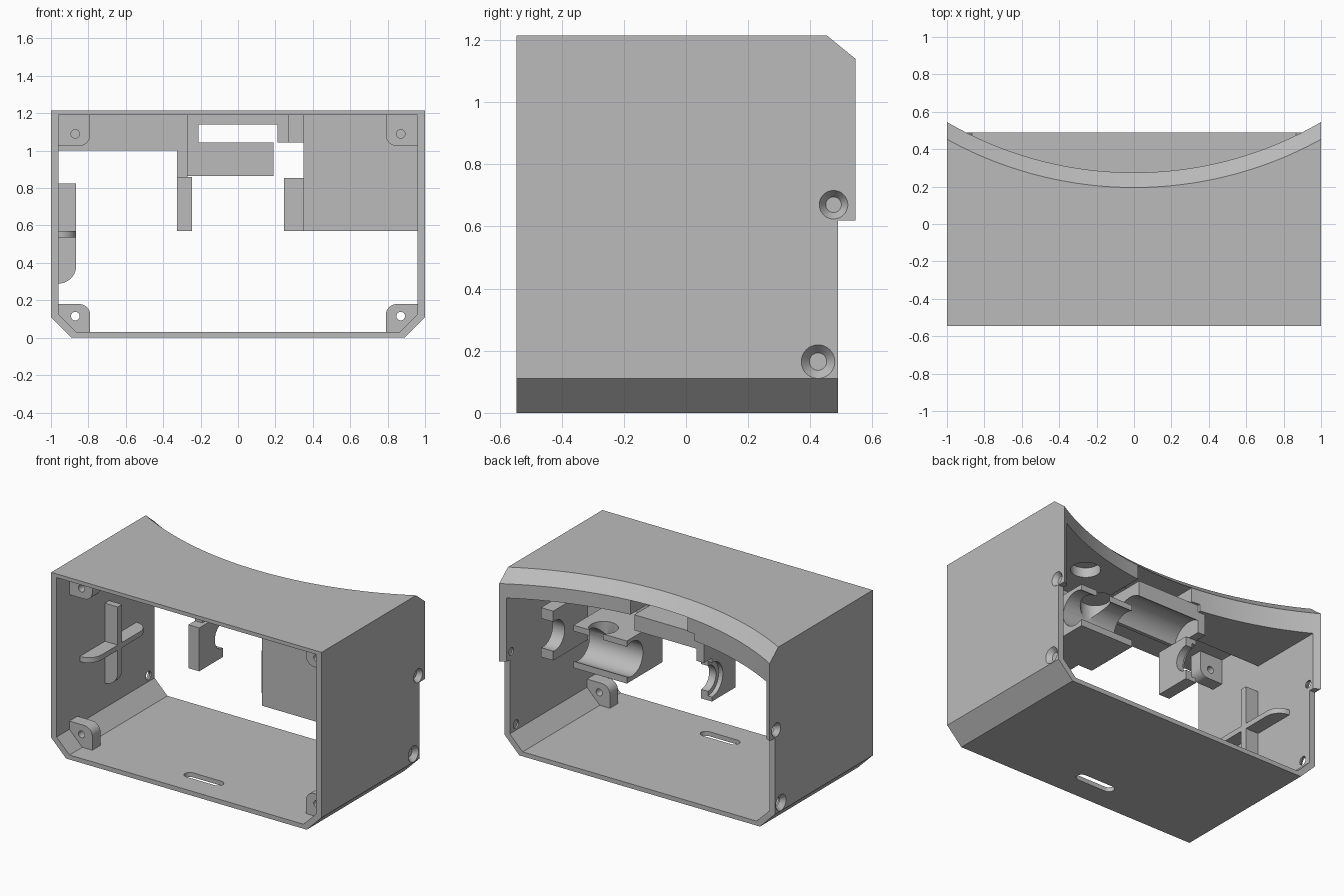
import bpy, bmesh, math
from mathutils import Matrix, Vector

if "Cube" in bpy.data.objects:
    bpy.data.objects.remove(bpy.data.objects["Cube"])

grey = bpy.data.materials.new("plain grey")
grey.use_nodes = True
grey.diffuse_color = (0.5, 0.5, 0.5, 1)
grey.node_tree.nodes["Principled BSDF"].inputs["Base Color"].default_value = (0.5, 0.5, 0.5, 1)


def finish(bm, name):
    bmesh.ops.recalc_face_normals(bm, faces=bm.faces)
    me = bpy.data.meshes.new(name)
    bm.to_mesh(me)
    bm.free()
    ob = bpy.data.objects.new(name, me)
    me.materials.append(grey)
    bpy.context.collection.objects.link(ob)
    return ob


def box(name, x, y, z):
    bm = bmesh.new()
    bmesh.ops.create_cube(bm, size=1)
    for v in bm.verts:
        v.co = [(a + b) / 2 + c * (b - a) for (a, b), c in zip((x, y, z), v.co)]
    return finish(bm, name)


def prism(name, pts, lo, hi, axis):
    """Extrude a 2D outline along one axis."""
    place = {"y": lambda p, t: (p[0], t, p[1]), "z": lambda p, t: (p[0], p[1], t),
             "x": lambda p, t: (t, p[0], p[1])}[axis]
    bm = bmesh.new()
    face = bm.faces.new([bm.verts.new(place(p, lo)) for p in pts])
    ext = bmesh.ops.extrude_face_region(bm, geom=[face])
    move = Vector(place((0, 0), hi - lo))
    bmesh.ops.translate(bm, vec=move, verts=[v for v in ext["geom"] if isinstance(v, bmesh.types.BMVert)])
    return finish(bm, name)


def rod(name, center, r1, r2, depth, axis):
    turn = {"x": Matrix.Rotation(math.pi / 2, 4, "Y"), "y": Matrix.Rotation(-math.pi / 2, 4, "X"),
            "z": Matrix()}[axis]
    bm = bmesh.new()
    bmesh.ops.create_cone(bm, cap_ends=True, segments=48, radius1=r1, radius2=r2, depth=depth,
                          matrix=Matrix.Translation(center) @ turn)
    return finish(bm, name)


def cut(ob, *tools):
    for tool in tools:
        mod = ob.modifiers.new("cut", "BOOLEAN")
        mod.operation, mod.solver, mod.object = "DIFFERENCE", "EXACT", tool
        bpy.context.view_layer.objects.active = ob
        bpy.ops.object.modifier_apply(modifier=mod.name)
        if tool is not rear_cutter:
            bpy.data.objects.remove(tool)
    return ob


def arc(cx, cy, r, start, end, n=10):
    return [(cx + r * math.cos(math.radians(start + (end - start) * i / n)),
             cy + r * math.sin(math.radians(start + (end - start) * i / n))) for i in range(n + 1)]


# Lathed cutter for the concave rear edge with its sloped rim
bm = bmesh.new()
rings, n = [], 256
for r, z in ((1.987, 0.62), (1.987, 1.14), (2.067, 1.215), (2.147, 1.29)):
    rings.append([bm.verts.new((x, y, z)) for x, y in arc(0, 2.262, r, 0, 360 - 360 / n, n - 1)])
for a, b in zip(rings, rings[1:]):
    for i in range(n):
        bm.faces.new((a[i], a[(i + 1) % n], b[(i + 1) % n], b[i]))
bm.faces.new(rings[0])
bm.faces.new(rings[-1])
rear_cutter = finish(bm, "rear_cutter")
rear_cutter.hide_render = True

# Housing shell: chamfered tube open at front and back
outer = [(-1, 1.215), (-1, .11), (-.89, 0), (.89, 0), (1, .11), (1, 1.215)]
inner = [(-.96, 1.19), (-.96, .125), (-.865, .03), (.865, .03), (.96, .125), (.96, 1.19)]
shell = prism("housing_shell", outer, -.545, .56, "y")
cut(shell, prism("cavity", inner, -.7, .7, "y"),
    box("step", (-1.2, 1.2), (.49, .8), (-.2, .62)), rear_cutter)

# Floor slot with round ends
slot = arc(.105, -.36, .035, -90, 90) + arc(-.105, -.36, .035, 90, 270)
cut(shell, prism("slot", slot, -.1, .1, "z"))

# Countersunk screw holes in both sides
for s in (-1, 1):
    for y, z, wide, hole in ((.475, .67, .046, .025), (.425, .165, .054, .028)):
        cut(shell, rod("hole", (s * .98, y, z), hole, hole, .2, "x"))
        ends = (wide, hole) if s < 0 else (hole, wide)
        cut(shell, rod("sink", (s * .985, y, z), *ends, .0302, "x"))

# Corner screw bosses near the front
for s, side in ((-1, "right"), (1, "left")):
    low = [(.87, .028), (.962, .12), (.962, .18)] + arc(.85, .12, .06, 90, 180) + [(.79, .028)]
    high = [(.962, 1.192), (.79, 1.192)] + arc(.85, 1.085, .06, 180, 270) + [(.962, 1.025)]
    for pts, z, level in ((low, .115, "lower"), (high, 1.09, "upper")):
        boss = prism(f"{level}_{side}_boss", [(s * x, h) for x, h in pts], -.41, -.325, "y")
        cut(boss, rod("hole", (s * .87, -.37, z), .023, .023, .3, "y"))

# Cross ribs on the inside of the right wall
up = [(-.97, .825), (-.865, .825)] + arc(-.96, .385, .095, 0, -90) + [(-.97, .29)]
prism("upright_rib", up, -.035, .01, "y")
flat = [(-.97, -.3)] + arc(-.96, -.205, .095, -90, 0) + arc(-.96, .205, .095, 0, 90) + [(-.97, .3)]
prism("level_rib", flat, .535, .57, "z")

# Thick slabs beneath the roof, trimmed by the rear curve
cut(box("right_roof_slab", (-.965, -.27), (.01, .6), (1.0, 1.19)), rear_cutter)
left_slab = box("left_roof_slab", (.27, .965), (.01, .6), (1.045, 1.19))
cut(left_slab, rear_cutter, rod("socket", (.52, .17, 1.06), .09, .09, .1, "z"))

# Centre frame around the rear window
center = box("window_frame", (-.27, .27), (.03, .6), (1.045, 1.19))
cut(center, rear_cutter, box("window", (-.21, .21), (-.1, .7), (1.0, 1.14)))

# Long cradle below the window
cradle = box("long_cradle", (-.27, .19), (.03, .275), (.865, 1.045))
cut(cradle, rod("groove", (0, .19, .83), .14, .14, 1.2, "x"))
box("cradle_post", (-.325, -.27), (.01, .275), (.86, 1.0))

# Stepped ring bracket under the post
ring = box("ring_bracket", (-.325, -.245), (-.06, .19), (.57, .86))
cut(ring, rod("bore", (-.3, .19, .715), .085, .085, .4, "x"),
    rod("step", (-.345, .19, .715), .115, .115, .1, "x"))

# Solid panel and the tee-shaped cradle behind it
box("left_panel", (.35, .965), (-.245, -.1), (.57, 1.19))
box("panel_top", (.35, .965), (-.1, .01), (1.045, 1.19))
tee = box("tee_cradle", (.245, .64), (-.1, .275), (.57, .855))
cut(tee, rod("groove", (.4, .22, .715), .115, .115, 1.5, "x"),
    rod("branch", (.47, .2, .85), .09, .09, .27, "z"))
end = box("end_bracket", (.8, .89), (-.1, .26), (.57, .9))
cut(end, rod("bore", (.85, .24, .73), .1, .1, .4, "x"))

# Smooth curved surfaces, keep hard edges
for ob in bpy.context.scene.objects:
    ob.select_set(ob.type == "MESH" and ob is not rear_cutter)
bpy.context.view_layer.objects.active = shell
bpy.ops.object.shade_smooth_by_angle(angle=math.radians(25))
bpy.data.objects.remove(rear_cutter)
